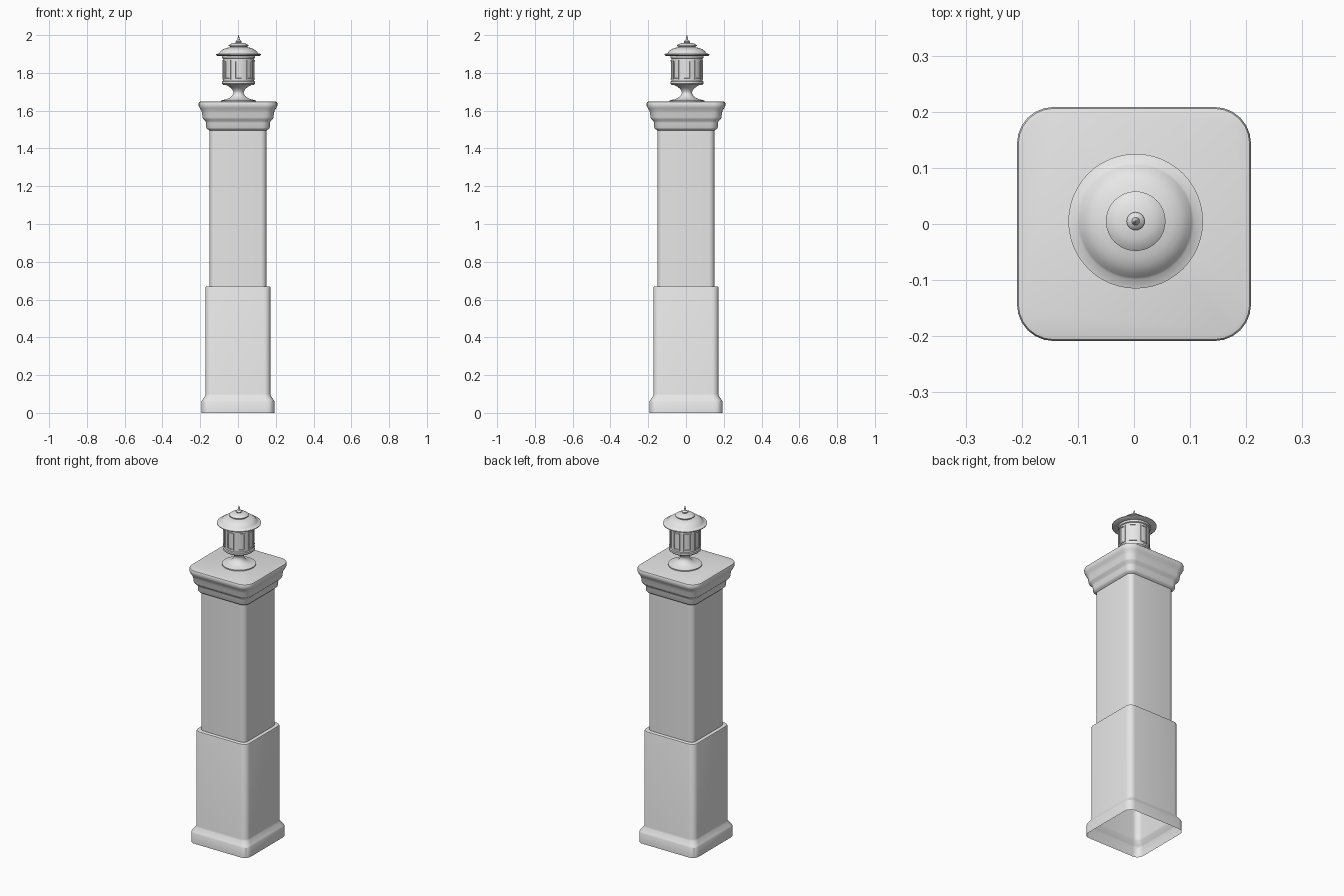
import bpy, bmesh, math

cube = bpy.data.objects.get("Cube")
if cube:
    bpy.data.objects.remove(cube, do_unlink=True)

grey = bpy.data.materials.new("plain grey")
grey.use_nodes = True
colour = (0.8, 0.8, 0.8, 1)
grey.diffuse_color = colour
grey.node_tree.nodes["Principled BSDF"].inputs["Base Color"].default_value = colour

SEGS = 48
LAMP = (0.003, 0.005)


def finish(name, bm, angle=35, location=(0, 0, 0)):
    bmesh.ops.recalc_face_normals(bm, faces=bm.faces)
    mesh = bpy.data.meshes.new(name)
    bm.to_mesh(mesh)
    bm.free()
    mesh.materials.append(grey)
    obj = bpy.data.objects.new(name, mesh)
    obj.location = location
    bpy.context.collection.objects.link(obj)
    bpy.ops.object.select_all(action='DESELECT')
    obj.select_set(True)
    bpy.context.view_layer.objects.active = obj
    bpy.ops.object.shade_smooth_by_angle(angle=math.radians(angle))
    return obj


def skin(bm, loops, cap_top=True):
    rings = [[bm.verts.new(p) for p in loop] for loop in loops]
    for low, high in zip(rings, rings[1:]):
        n = len(low)
        for i in range(n):
            j = (i + 1) % n
            bm.faces.new((low[i], low[j], high[j], high[i]))
    if cap_top:
        bm.faces.new(rings[-1])


def rounded_square(half, z, radius, steps=6):
    points = []
    for corner in range(4):
        mid = math.radians(45 + 90 * corner)
        cx = math.copysign(half - radius, math.cos(mid))
        cy = math.copysign(half - radius, math.sin(mid))
        for s in range(steps + 1):
            a = math.radians(90 * corner + 90 * s / steps)
            points.append((cx + radius * math.cos(a), cy + radius * math.sin(a), z))
    return points


def square_part(name, profile, cap_top=True):
    bm = bmesh.new()
    skin(bm, [rounded_square(*row) for row in profile], cap_top)
    return finish(name, bm)


def lathe(profile):
    bm = bmesh.new()
    turns = [2 * math.pi * i / SEGS for i in range(SEGS)]
    skin(bm, [[(r * math.cos(a), r * math.sin(a), z) for a in turns] for r, z in profile])
    return bm


# Hollow pedestal, open underneath, with a flared plinth
square_part("pedestal", [
    (0.193, 0, 0.04), (0.193, 0.06, 0.04), (0.189, 0.068, 0.04),
    (0.174, 0.09, 0.035), (0.172, 0.1, 0.035), (0.172, 0.662, 0.035),
    (0.17, 0.668, 0.034), (0.165, 0.67, 0.03), (0.15, 0.67, 0.03)], cap_top=False)

# Shaft
square_part("shaft", [(0.151, 0.665, 0.03), (0.151, 1.51, 0.03)])

# Stepped capital
square_part("capital", [
    (0.15, 1.495, 0.03), (0.163, 1.502, 0.036), (0.168, 1.51, 0.04),
    (0.169, 1.535, 0.04), (0.173, 1.545, 0.042), (0.184, 1.555, 0.048),
    (0.188, 1.565, 0.05), (0.19, 1.59, 0.05), (0.197, 1.605, 0.055),
    (0.203, 1.615, 0.06), (0.208, 1.625, 0.065), (0.2085, 1.64, 0.065),
    (0.206, 1.646, 0.063), (0.2, 1.648, 0.06)])

# Lamp foot
foot = lathe([(0.092, 1.645), (0.092, 1.654), (0.08, 1.657), (0.062, 1.661),
              (0.045, 1.669), (0.033, 1.68), (0.027, 1.692), (0.028, 1.702),
              (0.036, 1.715), (0.052, 1.728), (0.07, 1.737)])
finish("lamp_foot", foot, location=(*LAMP, 0))

# Lamp drum with a row of framed windows
drum = lathe([(0.06, 1.735), (0.082, 1.737), (0.088, 1.743), (0.088, 1.754),
              (0.082, 1.757), (0.082, 1.765), (0.082, 1.868), (0.082, 1.876),
              (0.088, 1.879), (0.088, 1.891), (0.08, 1.893)])
panes = []
for face in drum.faces:
    c = face.calc_center_median()
    seg = int(math.degrees(math.atan2(c.y, c.x)) % 360 / (360 / SEGS))
    if 1.8 < c.z < 1.83 and (seg + 2) % 6 < 4:
        panes.append(face)
drum.normal_update()
bmesh.ops.recalc_face_normals(drum, faces=drum.faces)
for thickness, depth in ((0.0005, 0.004), (0.006, 0), (0.0005, -0.004)):
    bmesh.ops.inset_region(drum, faces=panes, thickness=thickness, depth=depth,
                           use_even_offset=True)
finish("lamp_drum", drum, location=(*LAMP, 0))

# Domed roof with a wide brim and a small upper tier
roof = lathe([(0.07, 1.89), (0.112, 1.89), (0.12, 1.895), (0.12, 1.899),
              (0.104, 1.904), (0.1, 1.908), (0.093, 1.917), (0.08, 1.926),
              (0.065, 1.932), (0.045, 1.936), (0.045, 1.94), (0.053, 1.942),
              (0.053, 1.946), (0.045, 1.952), (0.032, 1.957), (0.012, 1.96)])
finish("lamp_roof", roof, location=(*LAMP, 0))

# Pointed finial
finial = lathe([(0.01, 1.957), (0.015, 1.962), (0.016, 1.966), (0.012, 1.971),
                (0.007, 1.974), (0.006, 1.98), (0.001, 2.0)])
finish("lamp_finial", finial, location=(*LAMP, 0))
